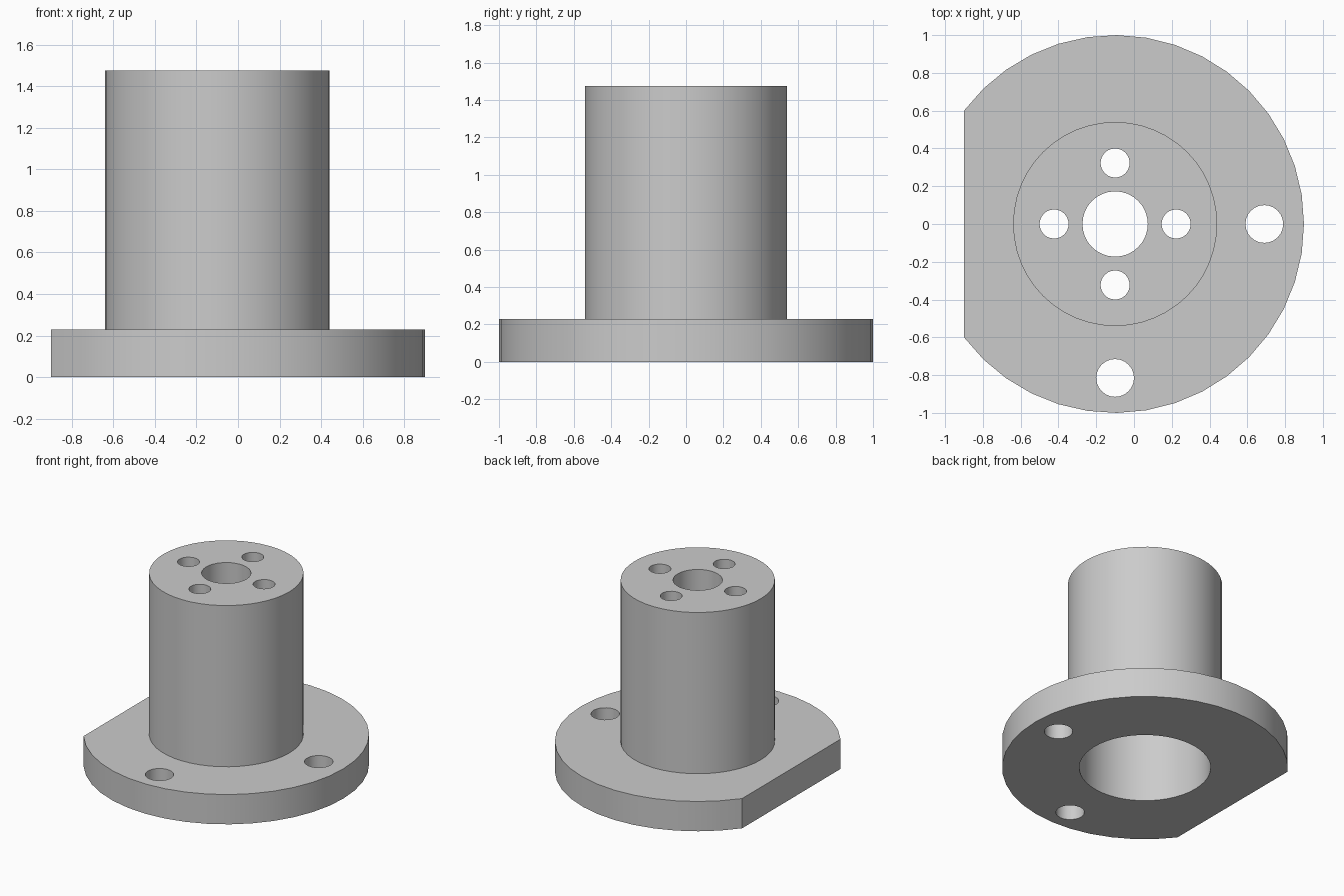
import bpy, bmesh, math

if "Cube" in bpy.data.objects:
    bpy.data.objects.remove(bpy.data.objects["Cube"], do_unlink=True)

CX = -0.1                      # axis of the barrel and flange
FLANGE_H, TOP, CAP = 0.23, 1.475, 0.23

grey = bpy.data.materials.new("plain grey")
grey.use_nodes = True
grey.diffuse_color = (0.6, 0.6, 0.6, 1)
grey.node_tree.nodes["Principled BSDF"].inputs["Base Color"].default_value = (0.6, 0.6, 0.6, 1)


def arc(radius, count, start=0.0, sweep=math.tau, x=0.0, y=0.0):
    return [(CX + x + radius * math.cos(start + sweep * i / count),
             y + radius * math.sin(start + sweep * i / count)) for i in range(count)]


def prism(name, outline, z0, z1):
    bm = bmesh.new()
    base = bm.faces.new([bm.verts.new((x, y, z0)) for x, y in outline])
    top = bmesh.ops.extrude_face_region(bm, geom=[base])["geom"]
    bmesh.ops.translate(bm, vec=(0, 0, z1 - z0),
                        verts=[v for v in top if isinstance(v, bmesh.types.BMVert)])
    bmesh.ops.recalc_face_normals(bm, faces=bm.faces)
    mesh = bpy.data.meshes.new(name)
    bm.to_mesh(mesh)
    bm.free()
    mesh.materials.append(grey)
    obj = bpy.data.objects.new(name, mesh)
    bpy.context.collection.objects.link(obj)
    return obj


def combine(target, other, operation):
    bpy.context.view_layer.objects.active = target
    mod = target.modifiers.new(operation, 'BOOLEAN')
    mod.operation, mod.solver, mod.object = operation, 'EXACT', other
    bpy.ops.object.modifier_apply(modifier=mod.name)
    bpy.data.objects.remove(other, do_unlink=True)


# Round flange with one flat side
half = math.acos(-0.8)
rim = arc(1.0, 32, -half, 2 * half) + [(CX - 0.8, 0.6)]
body = prism("flanged_barrel", rim, 0, FLANGE_H)

# Barrel
combine(body, prism("barrel", arc(0.54, 48), FLANGE_H / 2, TOP), 'UNION')

# Wide bore from below, leaving an end cap
combine(body, prism("bore", arc(0.46, 48), -0.1, TOP - CAP), 'DIFFERENCE')

# Centre hole and four small holes through the end cap
combine(body, prism("centre_hole", arc(0.173, 32), 1.0, TOP + 0.1), 'DIFFERENCE')
for k in range(4):
    a = k * math.pi / 2
    hole = arc(0.077, 24, x=0.323 * math.cos(a), y=0.323 * math.sin(a))
    combine(body, prism("cap_hole", hole, 1.0, TOP + 0.1), 'DIFFERENCE')

# Two mounting holes in the flange
for x, y in ((0.79, 0), (0, -0.815)):
    combine(body, prism("mounting_hole", arc(0.1, 24, x=x, y=y), -0.1, 0.4), 'DIFFERENCE')

# Smooth round walls, sharp edges
bpy.ops.object.select_all(action='DESELECT')
body.select_set(True)
bpy.context.view_layer.objects.active = body
bpy.ops.object.shade_smooth_by_angle(angle=math.radians(30))
